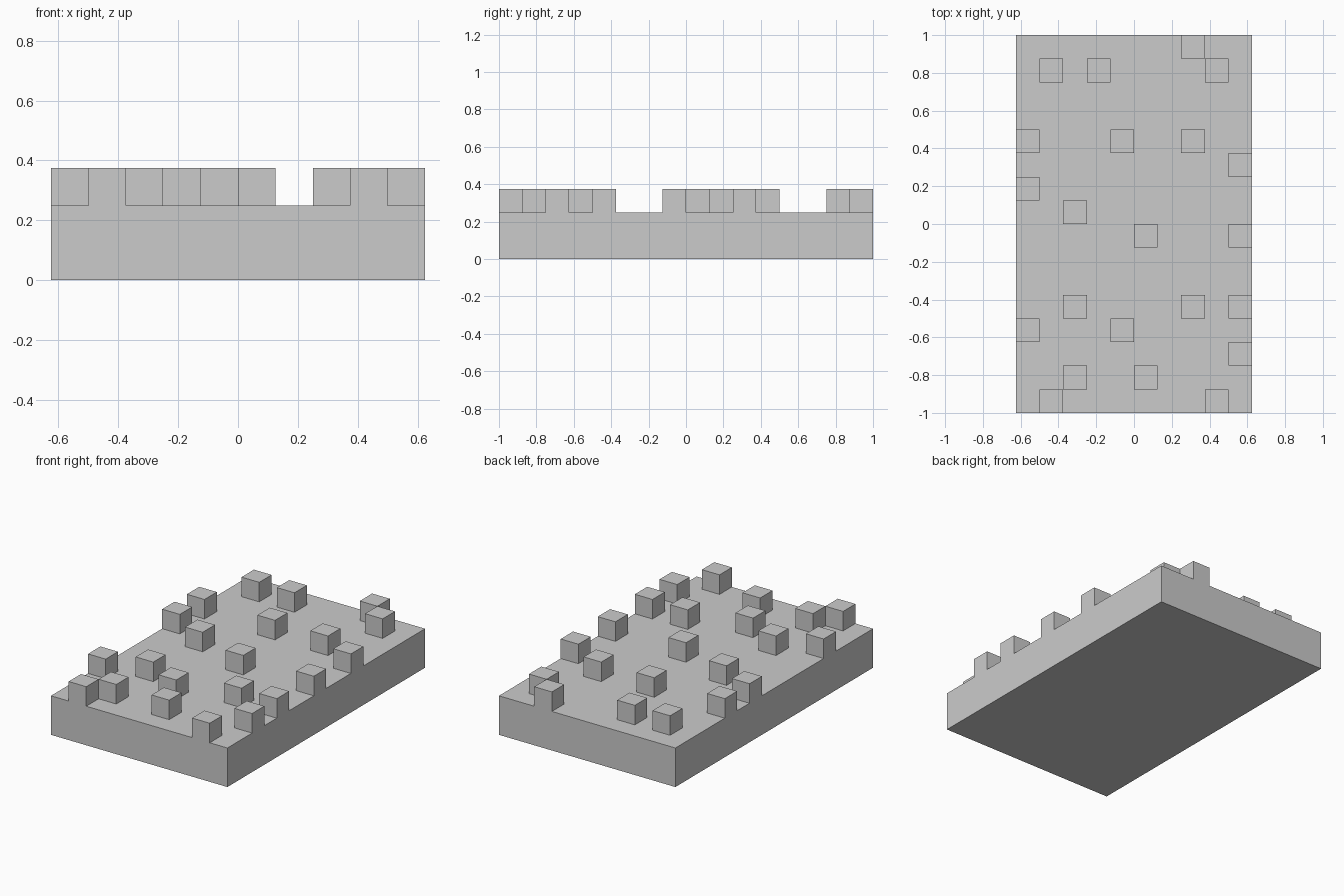
import bpy
import bmesh
from mathutils import Matrix

if "Cube" in bpy.data.objects:
    bpy.data.objects.remove(bpy.data.objects["Cube"])

C = 0.125            # cell size: the slab is 10 x 16 cells
NX, NY = 10, 16
BASE_H = 0.25

# Stud columns in each row (row counted from the front)
STUDS = {0: (1, 8), 1: (2, 5), 2: (9,), 3: (0, 4), 4: (2, 7, 9),
         7: (5, 9), 8: (2,), 9: (0,), 10: (9,), 11: (0, 4, 7),
         14: (1, 3, 8), 15: (7,)}


def extrude_up(bm, faces, height, keep=False):
    out = bmesh.ops.extrude_face_region(bm, geom=faces, use_keep_orig=keep)["geom"]
    verts = [g for g in out if isinstance(g, bmesh.types.BMVert)]
    bmesh.ops.translate(bm, verts=verts, vec=(0, 0, height))
    if not keep:
        old = [f for f in faces if f.is_valid]
        if old:
            bmesh.ops.delete(bm, geom=old, context='FACES_ONLY')
    return [g for g in out if isinstance(g, bmesh.types.BMFace)]


# Slab: grid of cells raised into a solid block
bm = bmesh.new()
bmesh.ops.create_grid(bm, x_segments=NX, y_segments=NY, size=0.5,
                      matrix=Matrix.Diagonal((NX * C, NY * C, 1, 1)))
extrude_up(bm, bm.faces[:], BASE_H, keep=True)

# Studs: chosen top cells raised one by one
cells = {}
for f in bm.faces:
    c = f.calc_center_median()
    if c.z > BASE_H - 0.001:
        cells[int((c.x + NX * C / 2) / C), int((c.y + NY * C / 2) / C)] = f
for row, cols in STUDS.items():
    for col in cols:
        extrude_up(bm, [cells[col, row]], C)

bmesh.ops.recalc_face_normals(bm, faces=bm.faces[:])
mesh = bpy.data.meshes.new("studded_slab")
bm.to_mesh(mesh)
bm.free()
bpy.context.collection.objects.link(bpy.data.objects.new("studded_slab", mesh))
